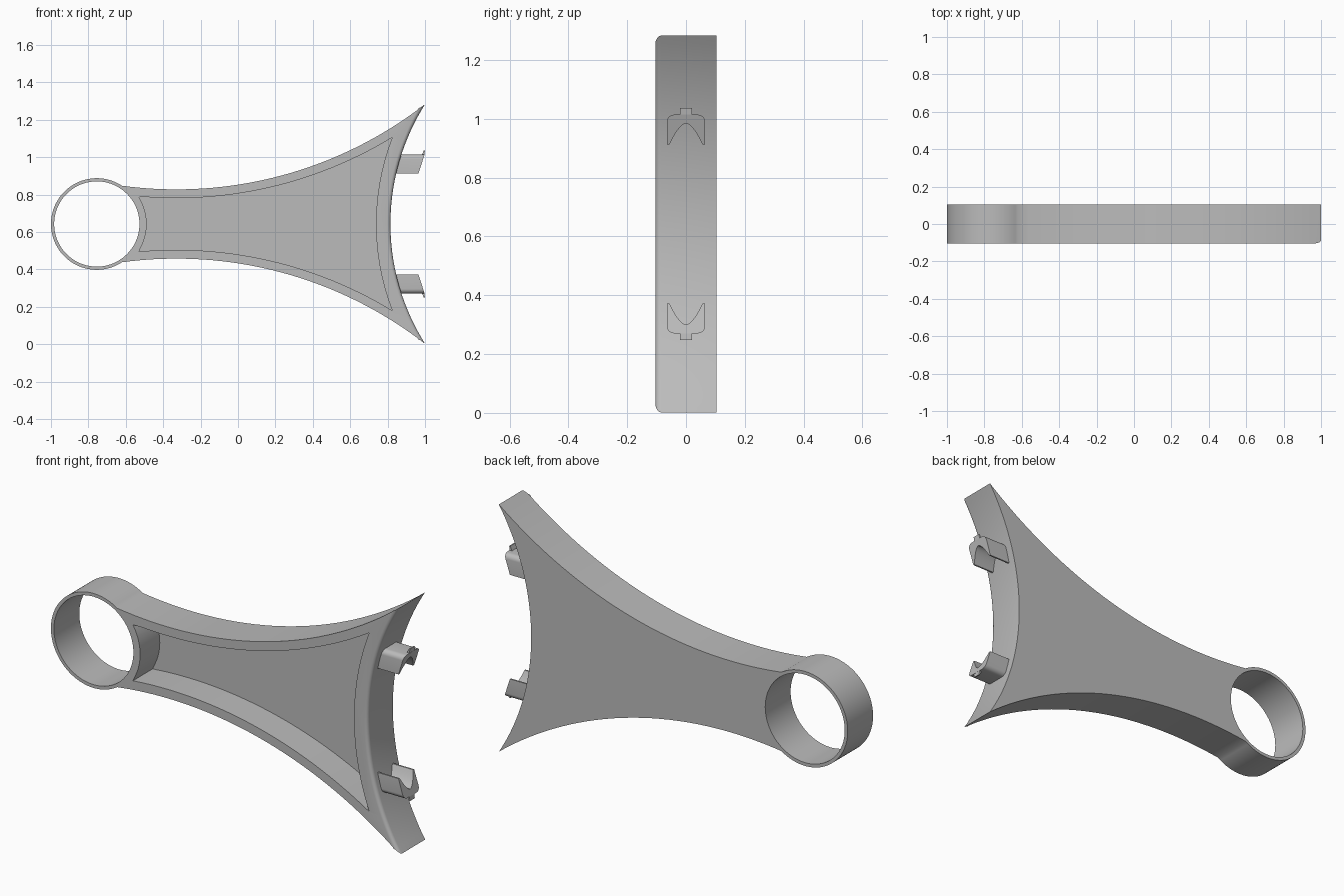
import bpy, bmesh
from math import sin, cos, asin, atan2, pi, hypot
from mathutils import Vector

if "Cube" in bpy.data.objects:
    bpy.data.objects.remove(bpy.data.objects["Cube"])

MID = 0.6425           # height of the symmetry plane
HALF = 0.104           # half of the depth
RING = Vector((-0.755, 0))
SIDE = Vector((-0.33, 2.355))   # centre of the upper flank arc
END = Vector((2.015, 0))        # centre of the end arc
SIDE_R, END_R = 2.17, 1.2

grey = bpy.data.materials.new("plain grey")
grey.use_nodes = True
grey.diffuse_color = (0.5, 0.5, 0.5, 1)
grey.node_tree.nodes["Principled BSDF"].inputs["Base Color"].default_value = (0.5, 0.5, 0.5, 1)


def arc(c, a, b, n):
    """Points on the circle about c from a to b, the short way round."""
    r = (a - c).length
    t0, t1 = (atan2(p.y - c.y, p.x - c.x) for p in (a, b))
    d = (t1 - t0 + pi) % (2 * pi) - pi
    return [c + Vector((cos(t0 + d * i / n), sin(t0 + d * i / n))) * r for i in range(n + 1)]


def flip(points):
    return [Vector((p.x, -p.y)) for p in reversed(points)]


def meet(c1, r1, c2, r2, side):
    """Crossing of two circles, on the chosen side of the line of centres."""
    d = c2 - c1
    a = (d.length_squared + r1 * r1 - r2 * r2) / (2 * d.length)
    h = max(r1 * r1 - a * a, 0) ** 0.5
    u = d.normalized()
    return c1 + u * a + Vector((-u.y, u.x)) * h * side


def make_object(name, bm):
    bmesh.ops.recalc_face_normals(bm, faces=bm.faces)
    mesh = bpy.data.meshes.new(name)
    bm.to_mesh(mesh)
    bm.free()
    mesh.materials.append(grey)
    obj = bpy.data.objects.new(name, mesh)
    bpy.context.collection.objects.link(obj)
    return obj


def prism(points, y0, y1):
    """Outline in the x-z plane, extruded along y."""
    bm = bmesh.new()
    front = [bm.verts.new((p.x, y0, MID + p.y)) for p in points]
    back = [bm.verts.new((p.x, y1, MID + p.y)) for p in points]
    bm.faces.new(front)
    bm.faces.new(back)
    for i in range(len(points)):
        j = (i + 1) % len(points)
        bm.faces.new((front[i], front[j], back[j], back[i]))
    return bm


def cut(obj, cutter):
    cutter.hide_render = True
    mod = obj.modifiers.new("cut", "BOOLEAN")
    mod.operation, mod.solver, mod.object = "DIFFERENCE", "EXACT", cutter
    dg = bpy.context.evaluated_depsgraph_get()
    mesh = bpy.data.meshes.new_from_object(obj.evaluated_get(dg))
    obj.modifiers.clear()
    obj.data = mesh
    bpy.data.objects.remove(cutter)


def smooth(obj):
    bpy.ops.object.select_all(action="DESELECT")
    obj.select_set(True)
    bpy.context.view_layer.objects.active = obj
    bpy.ops.object.shade_smooth_by_angle(angle=0.52)


# Flared body and ring in one outline
tip = meet(SIDE, SIDE_R, END, END_R, 1)
if abs(tip.x - 1) > 0.1:
    tip = meet(SIDE, SIDE_R, END, END_R, -1)
neck = RING + Vector((cos(0.987), sin(0.987))) * 0.245
flank = arc(SIDE, tip, SIDE + (neck - SIDE).normalized() * SIDE_R, 32)
ring_half = arc(RING, neck, RING + Vector((-0.245, 0.00001)), 28)
upper = flank[:-1] + ring_half[:-1]
end = arc(END, Vector((tip.x, -tip.y)), tip, 40)
outline = upper + [RING + Vector((-0.245, 0))] + flip(upper)[:-1] + end[:-1]
bm = prism(outline, -HALF, HALF)


# Rounded front edge along the concave end
def on_end(v):
    return v.co.y < 0 and abs(hypot(v.co.x - END.x, v.co.z - MID) - END_R) < 0.001


edges = [e for e in bm.edges if all(on_end(v) for v in e.verts)]
bmesh.ops.recalc_face_normals(bm, faces=bm.faces)
bmesh.ops.bevel(bm, geom=edges, offset=0.018, segments=4, profile=0.5, affect="EDGES")
body = make_object("body", bm)

# Through hole of the ring
hole = [RING + Vector((cos(i * pi / 36), sin(i * pi / 36))) * 0.228 for i in range(72)]
cut(body, make_object("hole_cutter", prism(hole, -0.3, 0.3)))

# Shallow pocket parallel to the outline
near = Vector((-0.53, 0.143))
far = Vector((0.825, 0.463))
pocket_top = arc(SIDE, far, near, 28)
neck_arc = arc(RING, near, Vector((near.x, -near.y)), 12)
far_arc = arc(END, Vector((far.x, -far.y)), far, 32)
pocket = pocket_top[:-1] + neck_arc[:-1] + flip(pocket_top)[:-1] + far_arc[:-1]
cut(body, make_object("pocket_cutter", prism(pocket, -0.3, 0.057)))
smooth(body)

# Arched clips with a slanted end and a small hook, mirrored up and down
corner = [(0.04 + 0.025 * cos(a * pi / 12), 0.347 + 0.025 * sin(a * pi / 12)) for a in range(7)]
arch = [(0.056 * (1 - i / 8), 0.27 + 0.072 * (1 - (1 - i / 8) ** 1.7)) for i in range(9)]
half = arch[::-1] + [(0.064, 0.27)] + corner
section = half + [(-y, w) for y, w in half[:0:-1]]
for name, s in (("upper_clip", 1), ("lower_clip", -1)):
    bm = bmesh.new()
    root = [bm.verts.new((0.83, y, MID + s * w)) for y, w in section]
    tipv = [bm.verts.new((0.965 + (w - 0.27) * 0.32, y, MID + s * w)) for y, w in section]
    bm.faces.new(root)
    bm.faces.new(tipv)
    for i in range(len(section)):
        j = (i + 1) % len(section)
        bm.faces.new((root[i], root[j], tipv[j], tipv[i]))
    smooth(make_object(name, bm))
    hook = [Vector((0.982, s * 0.368)), Vector((0.996, s * 0.368)),
            Vector((1.0, s * 0.394)), Vector((0.994, s * 0.394))]
    make_object(name + "_hook", prism(hook, -0.02, 0.02))
